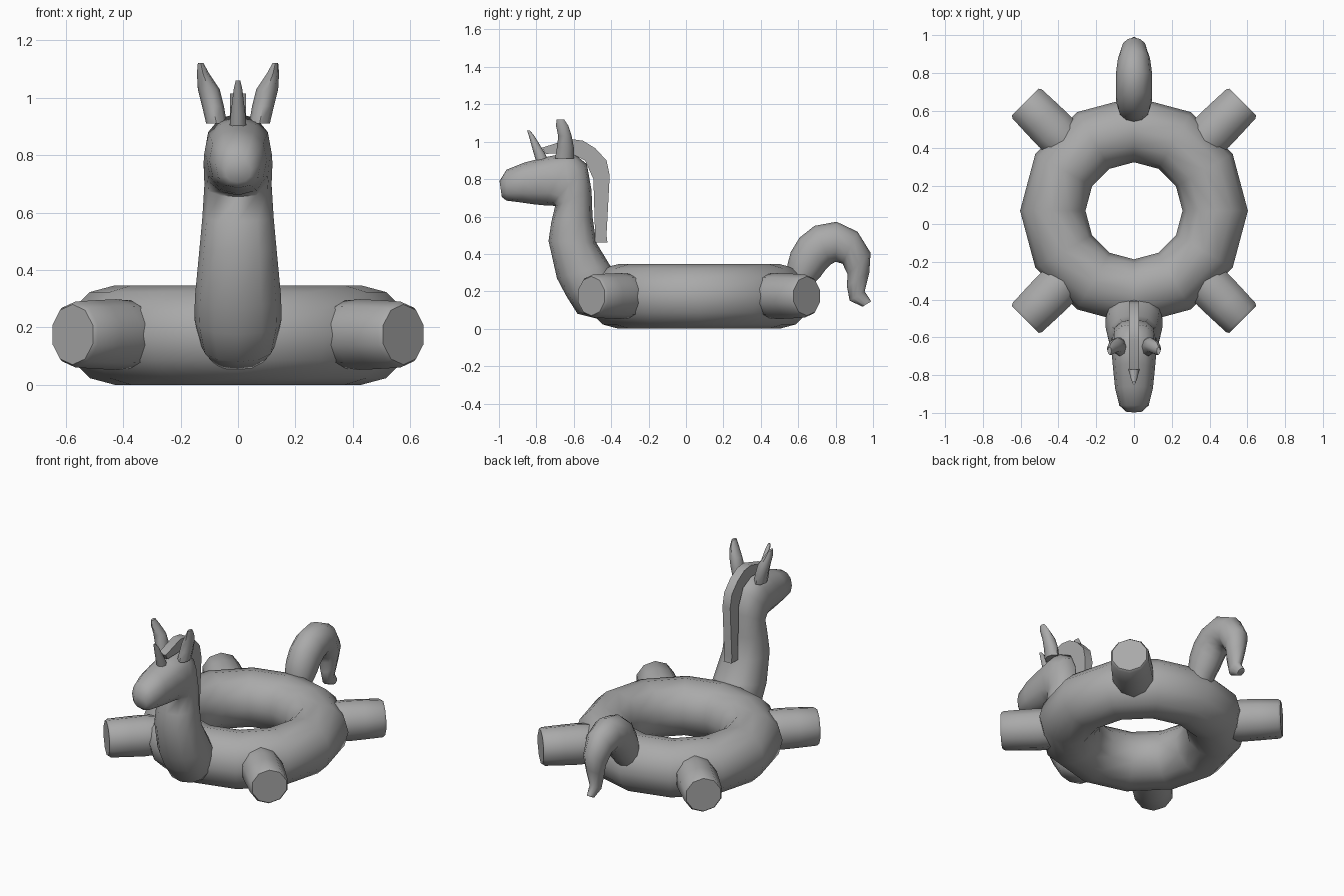
import bpy, bmesh
from math import cos, sin, pi, radians, copysign
from mathutils import Vector, Matrix

if "Cube" in bpy.data.objects:
    bpy.data.objects.remove(bpy.data.objects["Cube"])

grey = bpy.data.materials.new("plain grey")
grey.use_nodes = True
grey.diffuse_color = (0.4, 0.4, 0.4, 1)
grey.node_tree.nodes["Principled BSDF"].inputs["Base Color"].default_value = (0.4, 0.4, 0.4, 1)


def finish(name, bm, angle=50):
    bmesh.ops.recalc_face_normals(bm, faces=bm.faces)
    mesh = bpy.data.meshes.new(name)
    bm.to_mesh(mesh)
    bm.free()
    ob = bpy.data.objects.new(name, mesh)
    bpy.context.collection.objects.link(ob)
    mesh.materials.append(grey)
    bpy.ops.object.select_all(action='DESELECT')
    ob.select_set(True)
    bpy.context.view_layer.objects.active = ob
    bpy.ops.object.shade_smooth_by_angle(angle=radians(angle))
    return ob


def skin(rings, closed=False):
    """Join equal rings of points into a tube, capped unless closed."""
    bm = bmesh.new()
    loops = [[bm.verts.new(p) for p in ring] for ring in rings]
    pairs = list(zip(loops, loops[1:]))
    if closed:
        pairs.append((loops[-1], loops[0]))
    else:
        bm.faces.new(loops[0])
        bm.faces.new(loops[-1])
    n = len(loops[0])
    for a, b in pairs:
        for i in range(n):
            j = (i + 1) % n
            bm.faces.new((a[i], a[j], b[j], b[i]))
    return bm


def section(y1, z1, y2, z2, w, sides=12, power=0.88):
    """Rounded section spanning two outline points, with half width w."""
    a, b = Vector((0, y1, z1)), Vector((0, y2, z2))
    mid, half = (a + b) / 2, (a - b) / 2
    def soft(v):
        return copysign(abs(v) ** power, v)
    angles = [2 * pi * i / sides for i in range(sides)]
    return [mid + half * soft(cos(t)) + Vector((w * soft(sin(t)), 0, 0)) for t in angles]


def circle(centre, rx, ry, sides):
    return [Vector(centre) + Vector((rx * cos(2 * pi * i / sides), ry * sin(2 * pi * i / sides), 0))
            for i in range(sides)]


# Inflatable ring
MID_Y, MAJOR, MINOR = 0.07, 0.43, 0.173
rings = []
for i in range(12):
    u = pi * i / 6
    rings.append([])
    for j in range(12):
        v = pi * j / 6
        r = MAJOR + MINOR * cos(v)
        rings[-1].append((r * cos(u), MID_Y + r * sin(u), MINOR * (1 + sin(v))))
finish("float_ring", skin(rings, True))

# Four stubby legs pointing out diagonally
for name, deg in (("back_left_leg", 45), ("back_right_leg", 135),
                  ("front_right_leg", 225), ("front_left_leg", 315)):
    bm = skin([circle((0, 0, d), r, r, 10) for d, r in
               ((0.45, 0.1), (0.52, 0.118), (0.6, 0.123), (0.69, 0.12), (0.8, 0.115), (0.815, 0.105))])
    turn = Matrix.Rotation(radians(deg), 4, 'Z') @ Matrix.Rotation(pi / 2, 4, 'Y')
    bm.transform(Matrix.Translation((0, MID_Y, 0.175)) @ turn)
    finish(name, bm)

# Neck and head: front point, back point, half width
neck = [(-.46, .05, -.40, .10, .08), (-.58, .08, -.38, .20, .13), (-.64, .175, -.37, .28, .152),
        (-.69, .27, -.41, .345, .15), (-.735, .47, -.48, .46, .135), (-.72, .57, -.5, .6, .124),
        (-.70, .655, -.505, .74, .117), (-.72, .66, -.53, .88, .12), (-.76, .66, -.61, .945, .118),
        (-.81, .665, -.74, .92, .11), (-.88, .675, -.86, .89, .1), (-.96, .685, -.96, .85, .078),
        (-.985, .705, -.997, .79, .045)]
finish("neck_and_head", skin([section(*s) for s in neck]), 60)

# Curled tail
tail = [(.54, .27, .64, .19, .07), (.543, .345, .687, .246, .085), (.56, .41, .72, .28, .093),
        (.607, .487, .746, .315, .096), (.687, .55, .775, .345, .096), (.805, .572, .80, .358, .095),
        (.917, .519, .837, .348, .085), (.987, .406, .864, .29, .068), (.98, .3, .86, .23, .05),
        (.955, .2, .875, .15, .032), (.99, .146, .944, .118, .02)]
finish("tail", skin([section(*s, power=1) for s in tail]), 60)

# Mane: flat crest over the head and down the neck
outline = [(-.77, .968), (-.62, 1.015), (-.55, 1.005), (-.485, .965), (-.425, .9), (-.408, .82),
           (-.425, .5), (-.42, .46), (-.485, .46), (-.495, .8), (-.54, .9), (-.62, .94), (-.75, .935)]
finish("mane", skin([[(x, y, z) for y, z in outline] for x in (-.027, .027)]), 35)

# Horn
horn = [((0, -.765, .89), .03, .035), ((0, -.785, .94), .026, .03),
        ((0, -.825, 1.03), .015, .015), ((0, -.842, 1.06), .008, .008)]
finish("horn", skin([circle(*h, 8) for h in horn]))

# Pair of upright ears
ear = [((.075, -.65, .91), .036, .05), ((.087, -.645, .97), .038, .045),
       ((.102, -.647, 1.03), .038, .036), ((.122, -.662, 1.085), .021, .033),
       ((.13, -.672, 1.12), .01, .02)]
for name, side in (("left_ear", 1), ("right_ear", -1)):
    bm = skin([circle((side * c[0], c[1], c[2]), rx, ry, 8) for c, rx, ry in ear])
    finish(name, bm)
